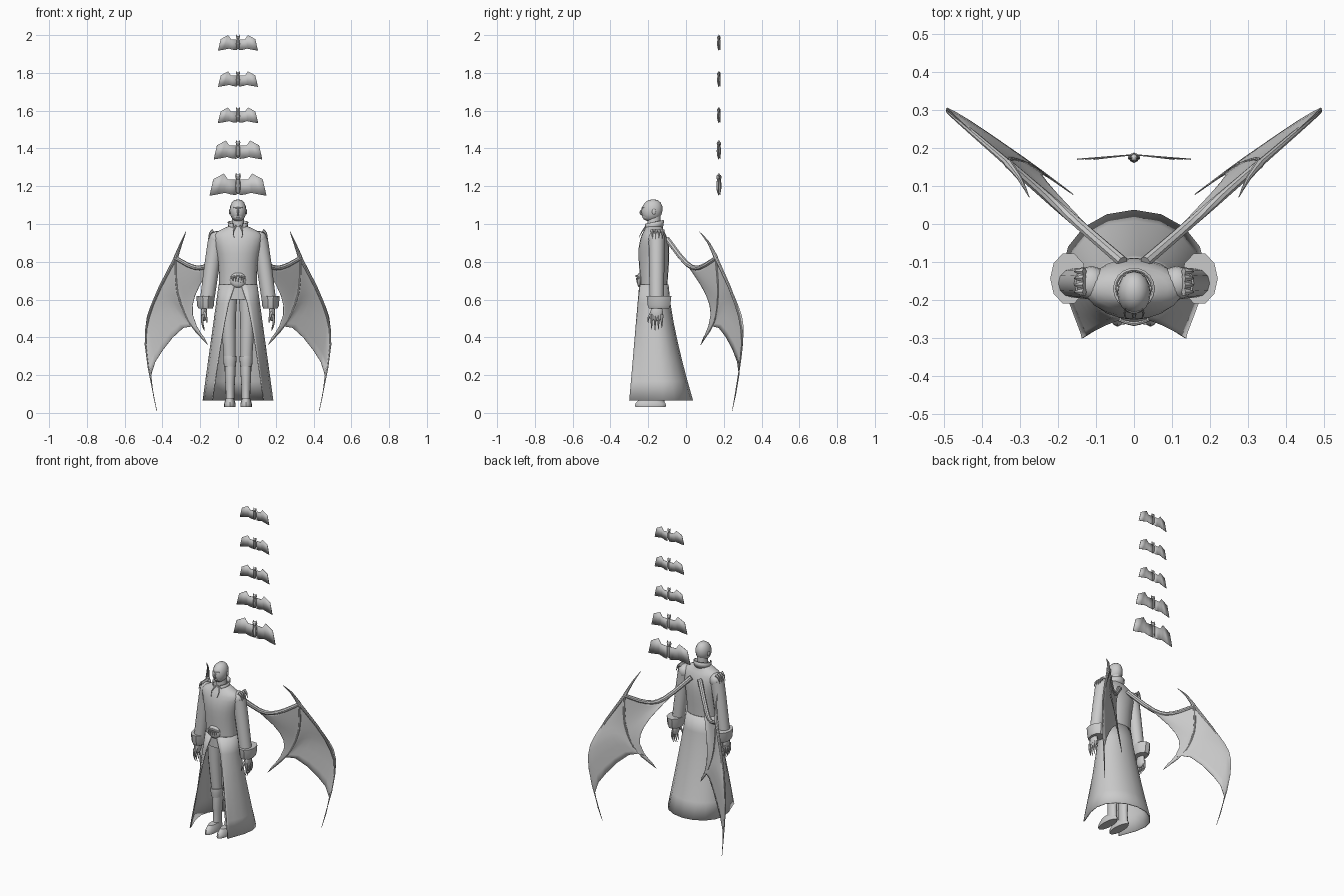
import bpy, bmesh
from math import sin, cos, pi, tau, radians
from mathutils import Vector

cube = bpy.data.objects.get("Cube")
if cube:
    bpy.data.objects.remove(cube)

GREY = bpy.data.materials.new("plain_grey")
GREY.use_nodes = True
GREY.diffuse_color = (.6, .6, .6, 1)
GREY.node_tree.nodes["Principled BSDF"].inputs["Base Color"].default_value = GREY.diffuse_color

MID = -.17  # depth of the body's centre line


def curve(points, steps):
    """Smooth path passing through every given point."""
    pts = [Vector(p) for p in points]
    path = []
    for i in range(len(pts) - 1):
        before, start, end = pts[max(i - 1, 0)], pts[i], pts[i + 1]
        after = pts[min(i + 2, len(pts) - 1)]
        for k in range(steps):
            t = k / steps
            cubic = 3 * (start - end) + after - before
            square = 2 * before - 5 * start + 4 * end - after
            path.append(start + t / 2 * (end - before + t * (square + t * cubic)))
    return path + [pts[-1]]


def skin(name, rows, closed=True, caps=True, mirror=False, thickness=0):
    """Bridge rows of points into a surface; optionally cap, mirror and thicken it."""
    bm = bmesh.new()
    grid = [[bm.verts.new(point) for point in row] for row in rows]
    count = len(grid[0])
    for low, high in zip(grid, grid[1:]):
        for i in range(count if closed else count - 1):
            j = (i + 1) % count
            bm.faces.new((low[i], low[j], high[j], high[i]))
    if closed and caps:
        bm.faces.new(grid[0][::-1])
        bm.faces.new(grid[-1])
    bmesh.ops.remove_doubles(bm, verts=bm.verts, dist=.0001)
    bmesh.ops.recalc_face_normals(bm, faces=bm.faces)
    mesh = bpy.data.meshes.new(name)
    bm.to_mesh(mesh)
    bm.free()
    mesh.materials.append(GREY)
    mesh.shade_smooth()
    mesh.set_sharp_from_angle(angle=radians(40))
    part = bpy.data.objects.new(name, mesh)
    bpy.context.collection.objects.link(part)
    if thickness:
        solid = part.modifiers.new("thickness", 'SOLIDIFY')
        solid.thickness = thickness
        solid.offset = 0
    if mirror:
        part.modifiers.new("mirror", 'MIRROR')


def loft(name, rings, x=0, y=MID, sides=16, steps=2, **options):
    """Stack horizontal ellipses given as (height, half width, half depth)."""
    turns = [tau * i / sides for i in range(sides)]
    rows = [[(x + wide * cos(a), y + deep * sin(a), z) for a in turns]
            for z, wide, deep in curve(rings, steps)]
    skin(name, rows, **options)


def ball(name, centre, size, lean=0, sides=12, **options):
    """Slightly boxy ellipsoid whose lower end may lean forward."""
    x, y, z = centre
    wide, deep, tall = size
    rows = []
    for i in range(9):
        up, ring = -cos(pi * i / 8), abs(sin(pi * i / 8)) ** .85
        rows.append([(x + wide * ring * cos(tau * k / sides),
                      y + lean * up + deep * ring * sin(tau * k / sides),
                      z + tall * up) for k in range(sides)])
    skin(name, rows, caps=False, **options)


def tube(name, points, start, end, sides=8, steps=2, **options):
    """Sweep a tapering round section along a smooth path."""
    path = curve(points, steps)
    last = len(path) - 1
    rows = []
    for i, point in enumerate(path):
        along = (path[min(i + 1, last)] - path[max(i - 1, 0)]).normalized()
        guide = Vector((0, 1, 0)) if abs(along.y) < .8 else Vector((1, 0, 0))
        across = along.cross(guide).normalized()
        other = along.cross(across)
        radius = start + (end - start) * i / last
        rows.append([point + radius * (across * cos(tau * k / sides) + other * sin(tau * k / sides))
                     for k in range(sides)])
    skin(name, rows, **options)


# Head, neck and face
ball("head", (0, -.18, 1.072), (.044, .056, .059), lean=.006, sides=16)
ball("jaw", (0, -.198, 1.043), (.032, .034, .026))
loft("neck", [(.95, .035, .035), (1.05, .03, .035)])
tube("nose", [(0, -.23, 1.08), (0, -.242, 1.06), (0, -.23, 1.05)], .004, .007)
tube("brow", [(0, -.232, 1.085), (.02, -.224, 1.087), (.035, -.2, 1.085)], .004, .003, mirror=True)
ball("mouth", (0, -.226, 1.038), (.015, .006, .004))
ball("ear", (.043, MID, 1.065), (.005, .01, .015), mirror=True)

# Coat body with standing collar and lapel points
loft("coat_body", [(.6, .1, .07), (.7, .1, .073), (.8, .106, .08), (.88, .122, .08),
                   (.94, .13, .065), (.97, .09, .05), (.99, .045, .045)], sides=20)
collar = []
for radius, z in ((.046, .97), (.052, 1.01)):
    turns = [radians(20 * i - 60) for i in range(16)]
    collar.append([(radius * cos(a), MID + radius * sin(a), z + .01 * sin(a)) for a in turns])
skin("collar", collar, closed=False, thickness=.006)
tube("lapel", [(.01, -.21, .99), (.025, -.233, .96), (.02, -.248, .93)], .005, .001, mirror=True)

# Long skirt of the coat, open at the front and flaring to the hem
skirt = []
for level in range(7):
    t = level / 6
    width, corner = .1 + .085 * t, .015 + .12 * t ** .7
    front, side, back = -.245 - .055 * t, MID + .05 * t, -.095 + .13 * t ** 1.4
    row = []
    for k in range(-8, 9):
        turn = pi * k / 8
        z = .68 - .615 * t
        if abs(k) <= 4:
            row.append((width * sin(turn), side + (back - side) * cos(turn), z))
        else:
            x = corner + (width - corner) * abs(sin(turn)) ** (1 + 2 * t)
            row.append((x if k > 0 else -x, side + (side - front) * cos(turn), z))
    skirt.append(row)
skin("coat_skirt", skirt, closed=False, thickness=.005)

# Fanged buckle
ball("buckle", (0, -.243, .703), (.042, .017, .04))
tube("buckle_lip", [(-.038, -.25, .715), (0, -.262, .725), (.038, -.25, .715)], .006, .006)
for i in range(-2, 3):
    x = i * .014
    tube("buckle_fang", [(x, -.26, .715), (x, -.26, .69)], .006, .001, sides=5)

# Legs and boots
tube("leg", [(.047, MID, .64), (.05, MID, .5), (.043, -.155, .26)], .047, .03, sides=12, mirror=True)
loft("shoe", [(.03, .03, .08), (.05, .03, .08), (.08, .02, .05)], x=.043, y=-.188, mirror=True)
loft("boot_shaft", [(.05, .023, .036), (.12, .023, .032), (.2, .028, .037), (.27, .028, .036)],
     x=.042, y=-.15, mirror=True)
loft("boot_cuff", [(.245, .031, .038), (.28, .035, .042), (.3, .034, .042)], x=.043, y=-.155, mirror=True)

# Sleeves, cuffs and clawed hands
ARM = -.155
ball("shoulder", (.112, ARM, .92), (.042, .045, .043), mirror=True)
tube("sleeve", [(.115, ARM, .92), (.135, ARM, .8), (.163, ARM, .6)], .043, .038, sides=12, mirror=True)
loft("cuff", [(.553, .038, .056), (.57, .045, .063), (.62, .048, .069)],
     x=.172, y=-.143, sides=10, steps=1, mirror=True)
ball("palm", (.18, ARM, .53), (.016, .033, .045), mirror=True)
for i in range(4):
    y = ARM + .018 * (i - 1.5)
    tube("finger", [(.183, y, .52), (.19, y, .48), (.178, y, .433 + .008 * abs(i - 1))],
         .011, .001, sides=6, mirror=True)
tube("thumb", [(.176, -.18, .53), (.168, -.2, .5), (.164, -.2, .475)], .011, .001, sides=6, mirror=True)

# Shoulder fringe
for i in range(4):
    y = ARM + .018 * (i - 1.3)
    tube("shoulder_spike", [(.13, y, .965), (.147, y, .952), (.157, y, .92)], .011, .001, sides=6, mirror=True)


# Bat wings: upright planes slanting outward and back, with a backward billow
def on_wing(points, steps=3):
    return curve([(x, .86 * x - .125 + billow, z) for x, z, billow in points], steps)


def web(name, first, second, rim):
    """Membrane between two bones that share a joint, trimmed to the rim."""
    last = len(first) - 1
    rows = []
    for i, target in enumerate(rim):
        blend = i / (len(rim) - 1)
        row = [a.lerp(b, blend) for a, b in zip(first, second)]
        shift = target - row[-1]
        rows.append([p + shift * (k / last) ** 1.5 for k, p in enumerate(row)])
    skin(name, rows, closed=False, mirror=True, thickness=.003)


wrist, root = (.33, .82, 0), (.03, .92, 0)
inner_tip, outer_tip = (.16, .36, .065), (.43, .01, 0)
arm = on_wing([wrist, (.23, .77, 0), (.15, .79, 0), root])
inner = on_wing([wrist, (.32, .64, .02), (.26, .48, .05), inner_tip])
outer = on_wing([wrist, (.45, .58, 0), (.49, .36, 0), outer_tip])
rim = on_wing([inner_tip, (.21, .44, .06), (.29, .45, .05), (.4, .33, .03), (.46, .2, .01), outer_tip], 2)
trail = on_wing([root, (.2, .68, .03), (.24, .52, .05), inner_tip])
web("wing_inner_web", arm, inner, trail)
web("wing_outer_web", inner, outer, rim)
tube("wing_arm", arm, .011, .015, steps=1, mirror=True)
tube("wing_inner_finger", inner, .008, .001, steps=1, mirror=True)
tube("wing_outer_finger", outer, .01, .001, steps=1, mirror=True)
tube("wing_thumb", [arm[0], (.3, .12, .9), (.275, .07, .96)], .012, .001, mirror=True)

# Column of small bats rising behind the figure, drawn in half spans
top = [(.06, .57), (.35, .57), (.5, .78), (.87, .58), (1, .03)]
bottom = [(.06, .02), (.25, .04), (.45, .1), (.75, .04), (1, 0)]
for i in range(5):
    span = max(.105, .15 - .022 * i)
    base = 1.15 + .192 * i
    rows = [[(x * span, .182 - .012 * x, base + z * span) for x, z in line] for line in (top, bottom)]
    skin("bat_wing", rows, closed=False, mirror=True, thickness=.003)
    for name, height, tall in (("bat_body", .35, .3), ("bat_head", .65, .1)):
        ball(name, (0, .174, base + height * span), (.09 * span, .09 * span, tall * span), sides=8)
    ear = [(.07 * span, .174, base + z * span) for z in (.68, .8)]
    tube("bat_ear", ear, .04 * span, .001, sides=5, mirror=True)
